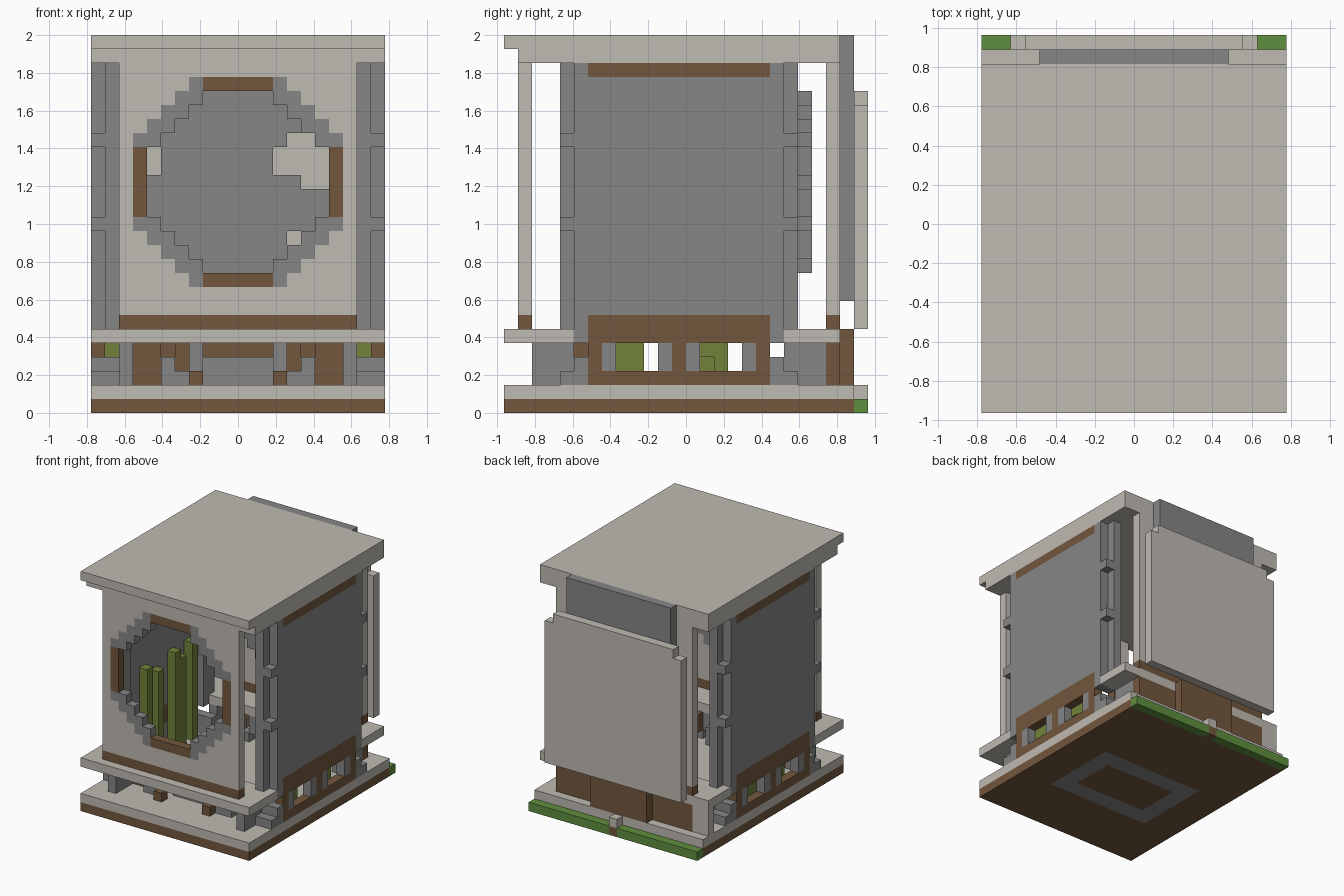
import bpy
import bmesh
from math import radians
from mathutils import Vector

cube = bpy.data.objects.get("Cube")
if cube:
    bpy.data.objects.remove(cube, do_unlink=True)

# Block grid: everything is measured in whole blocks
WIDE, DEEP, TALL = 21, 26, 27
UNIT = 2 / TALL
DIRECTIONS = [Vector(d) for d in ((1, 0, 0), (-1, 0, 0), (0, 1, 0),
                                  (0, -1, 0), (0, 0, 1), (0, 0, -1))]


def material(name, colour):
    mat = bpy.data.materials.new(name)
    mat.use_nodes = True
    mat.diffuse_color = (*colour, 1)
    mat.node_tree.nodes["Principled BSDF"].inputs["Base Color"].default_value = (*colour, 1)
    return mat


beige = material("pale_stone", (.52, .49, .445))
gray = material("gray_stone", (.24, .24, .24))
brown = material("brown_wood", (.17, .095, .047))
green = material("grass_green", (.115, .275, .05))
olive = material("plant_olive", (.167, .223, .042))


def box(x, y, z):
    return {(i, j, k) for i in range(*x) for j in range(*y) for k in range(*z)}


def mirrored(cells):
    return cells | {(WIDE - 1 - i, j, k) for i, j, k in cells}


def front_to_back(cells):
    # The body is symmetric about the middle of its side panels
    return cells | {(i, DEEP - 2 - j, k) for i, j, k in cells}


def build(name, mat, cells):
    # Skin the block set with its outer faces and merge the flat ones
    bm = bmesh.new()
    for cell in sorted(cells):
        base = Vector(cell)
        for d in DIRECTIONS:
            if tuple(int(c) for c in base + d) in cells:
                continue
            u = Vector((d.y, d.z, d.x))
            v = d.cross(u)
            middle = base + Vector((.5, .5, .5)) + d / 2
            corners = [middle + (a * u + b * v) / 2
                       for a, b in ((-1, -1), (1, -1), (1, 1), (-1, 1))]
            bm.faces.new([bm.verts.new((c - Vector((WIDE / 2, DEEP / 2, 0))) * UNIT)
                          for c in corners])
    bmesh.ops.remove_doubles(bm, verts=bm.verts, dist=UNIT / 50)
    bmesh.ops.dissolve_limit(bm, angle_limit=radians(1), verts=bm.verts, edges=bm.edges)
    mesh = bpy.data.meshes.new(name)
    bm.to_mesh(mesh)
    bm.free()
    mesh.materials.append(mat)
    obj = bpy.data.objects.new(name, mesh)
    bpy.context.collection.objects.link(obj)
    return obj


full = (0, WIDE)

# Base: wooden underside with an inlaid frame, stone floor, grass strip
frame = box((4, 17), (7, 16), (0, 1)) - box((6, 15), (9, 14), (0, 1))
build("base_frame_inlay", gray, frame)
build("base_underside", brown, box(full, (0, 25), (0, 1)) - frame)
build("base_floor", beige, box(full, (0, 25), (1, 2)))
step = box((10, 11), (25, 26), (0, 1))
build("grass_strip", green, box(full, (25, 26), (0, 1)) - step)
build("back_step", brown, step)
build("back_step_top", beige, box((10, 11), (25, 26), (1, 2)))

# Octagonal front window set into the wall
outer, opening = set(), set()
for k in range(9, 24):
    d = abs(k - 16)
    start = 3 + max(0, d - 3)
    outer |= box((start, WIDE - start), (1, 2), (k, k + 1))
    if d < 7:
        start = 4 + max(0, d - 2)
        opening |= box((start, WIDE - start), (1, 2), (k, k + 1))
ring = outer - opening
trim = {c for c in ring if abs(c[2] - 16) < 3 or (abs(c[2] - 16) == 7 and 8 <= c[0] < 13)}
build("window_trim", brown, trim)
build("window_ring", gray, ring - trim)
build("front_wall", beige, box((2, 19), (1, 2), (7, 25)) - outer)
build("front_wall_foot", brown, box((2, 19), (1, 2), (6, 7)))

# Rear screen repeats the opening, with a few broken gaps
gaps = (box((4, 5), (1, 2), (17, 19)) | box((14, 16), (1, 2), (19, 20))
        | box((13, 17), (1, 2), (17, 19)) | box((15, 17), (1, 2), (16, 17))
        | box((14, 15), (1, 2), (12, 13)))
build("rear_screen", gray, {(i, 21, k) for i, j, k in opening - gaps})

# Roof
build("roof", beige, box(full, (0, 24), (26, 27)) | box(full, (1, 24), (25, 26)))

# Front and back ledges carrying the walls; pillar feet cut through them
pillar_feet = mirrored(front_to_back(box((0, 2), (5, 6), (5, 6))))
build("front_ledge", beige, box(full, (0, 5), (5, 6)))
build("back_ledge", beige, box(full, (20, 24), (5, 6)))

# Corner pillars: a notched section, filled out at the two bands
pillar = box((0, 2), (4, 6), (6, 25)) - box((0, 1), (4, 5), (6, 25))
for band in (13, 19):
    pillar |= box((0, 1), (4, 5), (band, band + 1))
build("corner_pillars", gray, mirrored(front_to_back(pillar)) | pillar_feet)

# Side walls with two low windows each
build("side_panels", gray, mirrored(box((0, 1), (6, 19), (7, 24))))
build("side_top_trim", brown, mirrored(box((0, 1), (6, 19), (24, 25))))
lower, jambs = box((0, 1), (6, 19), (2, 7)), set()
for y in (7, 13):
    lower -= box((0, 1), (y, y + 5), (3, 5))
    for edge in (y, y + 4):
        jambs |= box((0, 1), (edge, edge + 1), (3, 5))
build("side_lower_walls", brown, mirrored(lower))
build("side_window_jambs", gray, mirrored(jambs))

# Plants standing just inside the side walls
plants = set()
for y, top in ((9, 13), (11, 12), (14, 13), (15, 12), (17, 13)):
    plants |= box((1, 2), (y, y + 1), (2, top))
for y, low, top in ((8, 2, 13), (9, 2, 12), (14, 4, 12), (15, 2, 13)):
    plants |= box((19, 20), (y, y + 1), (low, top))
build("plants", olive, plants)

# Stepped feet between the base and the ledges
feet = box((2, 3), (2, 5), (2, 5)) | box((0, 3), (5, 6), (2, 4)) | box((0, 2), (4, 5), (2, 3))
feet |= box((5, 7), (4, 5), (2, 3)) | box((5, 6), (4, 5), (3, 4))
feet |= box((7, 8), (4, 5), (3, 5))
build("stone_feet", gray, mirrored(front_to_back(feet)))
build("low_middle_block", gray, box((8, 13), (5, 6), (2, 4)))
blocks = box((7, 8), (3, 4), (2, 3)) | box((3, 5), (5, 6), (2, 5)) | box((6, 7), (5, 6), (3, 5))
build("wooden_blocks", brown, mirrored(blocks))

# Back: lower wooden wall, upper wall, corner post and raised panel
build("back_lower_wall", brown, box((2, 19), (23, 24), (2, 5)) | box((7, 14), (24, 25), (2, 6)))
build("back_corner_post", beige, box((0, 2), (23, 24), (2, 5)))
build("back_wall_foot", brown, box((2, 19), (23, 24), (6, 7)))
build("back_wall", beige, box((2, 19), (23, 24), (7, 25)))
build("back_spacer", gray, box((4, 17), (24, 25), (8, 27)))
build("back_panel", beige, box((2, 19), (25, 26), (6, 22)) | box((3, 18), (25, 26), (22, 23)))
